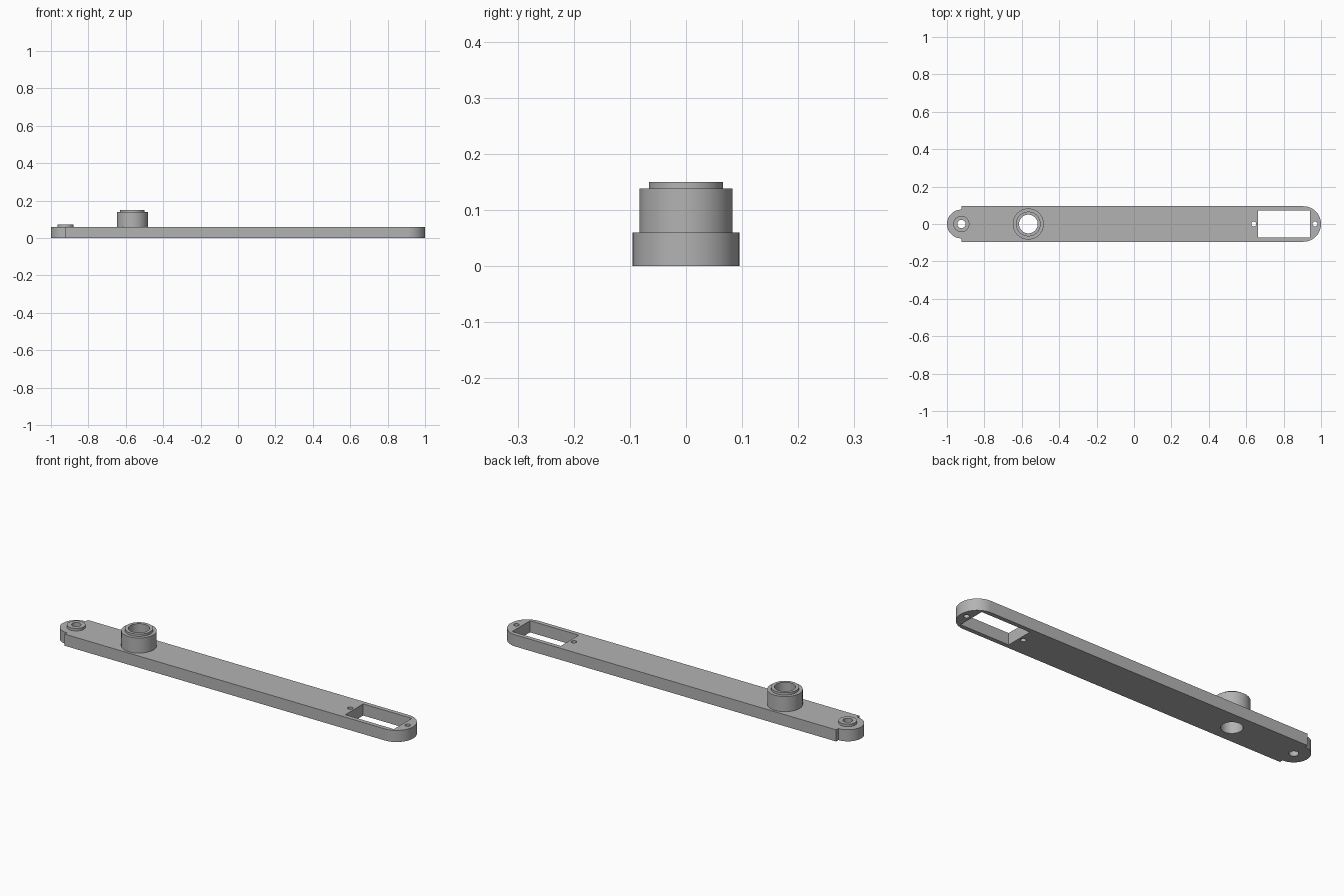
import bpy, bmesh
from math import pi, cos, sin, radians

cube = bpy.data.objects.get("Cube")
if cube:
    bpy.data.objects.remove(cube, do_unlink=True)

grey = bpy.data.materials.new("plain_grey")
grey.use_nodes = True
grey.diffuse_color = (0.45, 0.45, 0.45, 1)
grey.node_tree.nodes["Principled BSDF"].inputs["Base Color"].default_value = grey.diffuse_color

THICK = 0.06
SEG = 64
HUB_X, PIVOT_X = -0.565, -0.923


def finish(bm, name):
    bmesh.ops.recalc_face_normals(bm, faces=bm.faces)
    mesh = bpy.data.meshes.new(name)
    bm.to_mesh(mesh)
    bm.free()
    mesh.materials.append(grey)
    obj = bpy.data.objects.new(name, mesh)
    bpy.context.collection.objects.link(obj)
    return obj


def prism(name, outline, z0, z1):
    """Extrude a flat outline from z0 to z1."""
    bm = bmesh.new()
    face = bm.faces.new([bm.verts.new((x, y, z0)) for x, y in outline])
    new = bmesh.ops.extrude_face_region(bm, geom=[face])["geom"]
    verts = [v for v in new if isinstance(v, bmesh.types.BMVert)]
    bmesh.ops.translate(bm, verts=verts, vec=(0, 0, z1 - z0))
    return finish(bm, name)


def arc(cx, r, start, end, n):
    return [(cx + r * cos(start + (end - start) * i / n),
             r * sin(start + (end - start) * i / n)) for i in range(n + 1)]


def circle(cx, r):
    return arc(cx, r, 0, 2 * pi, SEG)[:-1]


def ring(name, cx, profile):
    """Revolve a closed (radius, height) profile about a vertical axis."""
    bm = bmesh.new()
    loops = [[bm.verts.new((cx + r * cos(2 * pi * i / SEG), r * sin(2 * pi * i / SEG), z))
              for r, z in profile] for i in range(SEG)]
    n = len(profile)
    for i in range(SEG):
        a, b = loops[i], loops[(i + 1) % SEG]
        for j in range(n):
            k = (j + 1) % n
            bm.faces.new((a[j], b[j], b[k], a[k]))
    return finish(bm, name)


def smooth(obj):
    bpy.ops.object.select_all(action="DESELECT")
    obj.select_set(True)
    bpy.context.view_layer.objects.active = obj
    bpy.ops.object.shade_smooth_by_angle(angle=radians(30))


# Arm: round right end, narrower round left end behind a small step
outline = (arc(0.905, 0.095, -pi / 2, pi / 2, 32)
           + [(PIVOT_X, 0.095)]
           + arc(PIVOT_X, 0.077, pi / 2, 3 * pi / 2, 32)
           + [(PIVOT_X, -0.095)])
arm = prism("arm", outline, 0, THICK)

# Openings through the arm: two bores, two screw holes, one motor window
window = [(0.663, -0.073), (0.941, -0.073), (0.941, 0.073), (0.663, 0.073)]
openings = {
    "hub_bore_cutter": circle(HUB_X, 0.05),
    "pivot_bore_cutter": circle(PIVOT_X, 0.022),
    "inner_screw_cutter": circle(0.64, 0.013),
    "outer_screw_cutter": circle(0.968, 0.013),
    "window_cutter": window,
}
cutters = []
for name, shape in openings.items():
    cutter = prism(name, shape, -0.1, 0.2)
    mod = arm.modifiers.new(name, "BOOLEAN")
    mod.operation = "DIFFERENCE"
    mod.solver = "EXACT"
    mod.object = cutter
    cutters.append(cutter)
bpy.context.view_layer.objects.active = arm
for name in openings:
    bpy.ops.object.modifier_apply(modifier=name)
for cutter in cutters:
    bpy.data.objects.remove(cutter, do_unlink=True)

# Stepped hub and low pivot collar standing on the arm
hub = ring("hub", HUB_X, [(0.05, THICK), (0.083, THICK), (0.083, 0.138),
                          (0.066, 0.138), (0.066, 0.15), (0.05, 0.15)])
collar = ring("pivot_collar", PIVOT_X, [(0.022, THICK), (0.043, THICK),
                                        (0.043, 0.073), (0.022, 0.073)])

for part in (arm, hub, collar):
    smooth(part)
